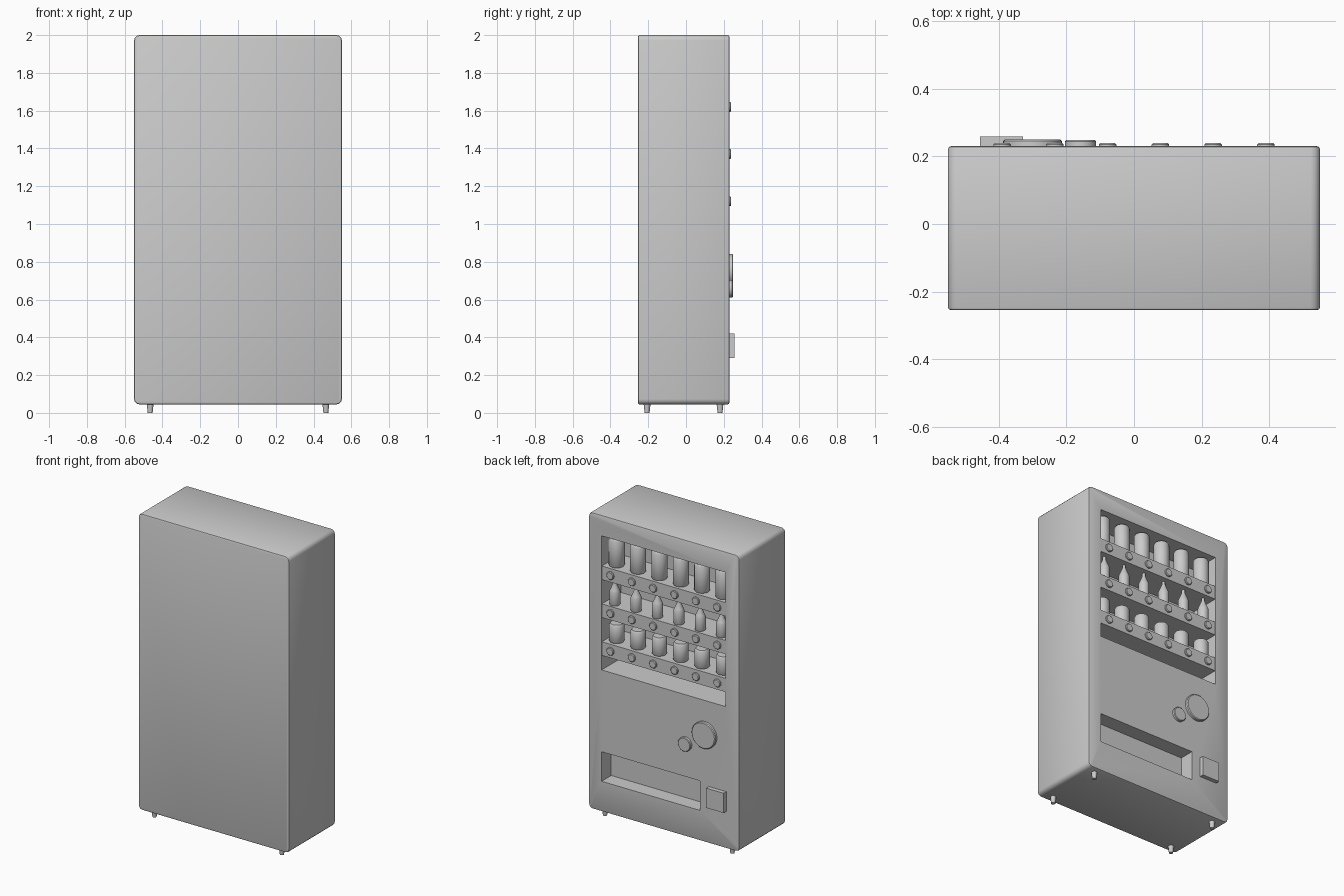
import bpy, bmesh, math
from mathutils import Matrix

if "Cube" in bpy.data.objects:
    bpy.data.objects.remove(bpy.data.objects["Cube"])

FACE = 0.23                                   # display side is +y
COLS = [-0.39 + 0.156 * i for i in range(6)]


def finish(name, bm, smooth=True):
    bmesh.ops.recalc_face_normals(bm, faces=bm.faces[:])
    me = bpy.data.meshes.new(name)
    bm.to_mesh(me)
    bm.free()
    ob = bpy.data.objects.new(name, me)
    bpy.context.collection.objects.link(ob)
    if smooth:
        bpy.ops.object.select_all(action='DESELECT')
        ob.select_set(True)
        bpy.context.view_layer.objects.active = ob
        bpy.ops.object.shade_smooth_by_angle(angle=math.radians(40))
    return ob


def box_bm(x0, x1, y0, y1, z0, z1):
    bm = bmesh.new()
    bmesh.ops.create_cube(bm, size=1)
    for v in bm.verts:
        v.co.x = x1 if v.co.x > 0 else x0
        v.co.y = y1 if v.co.y > 0 else y0
        v.co.z = z1 if v.co.z > 0 else z0
    return bm


def lathe(name, profile, loc, axis='Z', seg=32):
    """Closed round part from (radius, height) points."""
    bm = bmesh.new()
    rings = [[bm.verts.new((r * math.cos(2 * math.pi * i / seg),
                            r * math.sin(2 * math.pi * i / seg), h))
              for i in range(seg)] for r, h in profile]
    for a, b in zip(rings, rings[1:]):
        for i in range(seg):
            j = (i + 1) % seg
            bm.faces.new((a[i], a[j], b[j], b[i]))
    bm.faces.new(rings[0])
    bm.faces.new(rings[-1])
    m = Matrix.Translation(loc)
    if axis == 'Y':
        m = m @ Matrix.Rotation(-math.pi / 2, 4, 'X')
    bm.transform(m)
    return finish(name, bm)


def disc(name, x, z, r, y1, bevel):
    y0 = FACE - 0.01
    h = y1 - y0
    return lathe(name, [(r, 0), (r, h - bevel), (r - bevel, h)], (x, y0, z), 'Y')


# Cabinet: rounded outline, softened front and back rims
bm = box_bm(-0.55, 0.55, -0.255, FACE, 0.045, 2.0)
edges = [e for e in bm.edges if abs(e.verts[0].co.y - e.verts[1].co.y) > 0.1]
bmesh.ops.bevel(bm, geom=edges, offset=0.028, segments=3, profile=0.5, affect='EDGES')
rims = [e for e in bm.edges if abs(e.verts[0].co.y - e.verts[1].co.y) < 1e-4]
bmesh.ops.bevel(bm, geom=rims, offset=0.009, segments=2, profile=0.5, affect='EDGES')
cabinet = finish("cabinet", bm)

# Display window and dispensing slot recesses
for name, dims in (("window_cutter", (-0.45, 0.455, 0.03, 0.30, 0.98, 1.865)),
                   ("slot_cutter", (-0.265, 0.455, 0.13, 0.30, 0.245, 0.44))):
    cutter = finish(name, box_bm(*dims), False)
    cutter.hide_render = True
    cutter.hide_viewport = True
    mod = cabinet.modifiers.new(name, 'BOOLEAN')
    mod.operation = 'DIFFERENCE'
    mod.solver = 'EXACT'
    mod.object = cutter

# Item profiles for each shelf: tall can, bottle, short can
tall_can = [(0.044, 0), (0.048, 0.006), (0.048, 0.172), (0.040, 0.185)]
bottle = [(0.031, 0), (0.033, 0.004), (0.033, 0.085), (0.027, 0.100),
          (0.011, 0.138), (0.009, 0.163)]
short_can = [(0.042, 0), (0.046, 0.006), (0.046, 0.108), (0.038, 0.120)]

# Shelves with buttons and goods
for z, label, profile, y in ((1.62, "tall_can", tall_can, 0.165),
                             (1.37, "bottle", bottle, 0.185),
                             (1.12, "short_can", short_can, 0.165)):
    finish("shelf", box_bm(-0.452, 0.457, 0.02, 0.228, z - 0.045, z + 0.045), False)
    for x in COLS:
        disc("selection_button", x, z, 0.026, 0.239, 0.004)
        lathe(label, profile, (x, y, z + 0.045))

# Payment controls
disc("coin_dial", -0.30, 0.755, 0.087, 0.250, 0.005)
disc("return_knob", -0.158, 0.657, 0.046, 0.248, 0.004)
finish("change_tray", box_bm(-0.455, -0.328, 0.22, 0.258, 0.29, 0.42), False)

# Feet
for x in (-0.465, 0.465):
    for y in (-0.206, 0.18):
        lathe("foot", [(0.013, 0), (0.019, 0.055)], (x, y, 0), seg=16)
